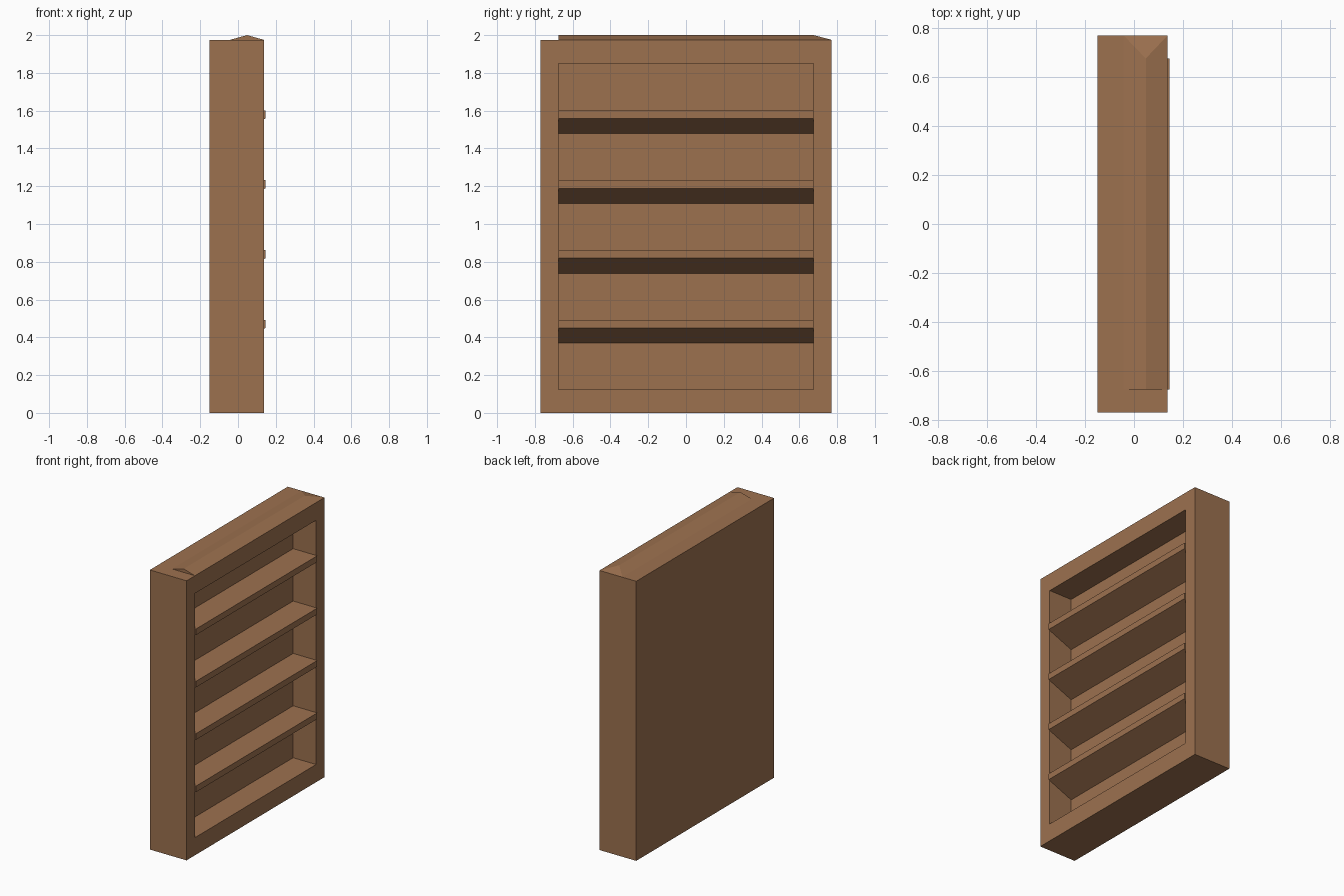
import bpy

if "Cube" in bpy.data.objects:
    bpy.data.objects.remove(bpy.data.objects["Cube"])

wood = bpy.data.materials.new("warm_brown_wood")
wood.diffuse_color = (0.335, 0.165, 0.078, 1)
wood.use_nodes = True
wood.node_tree.nodes["Principled BSDF"].inputs["Base Color"].default_value = wood.diffuse_color

BACK, FRONT = -0.15, 0.137      # carcass depth along x
INNER = -0.042                  # face of the back panel
HALF, TOP = 0.77, 1.975
OPEN = 0.676                    # half width of the opening


def make(name, verts, faces):
    mesh = bpy.data.meshes.new(name)
    mesh.from_pydata(verts, [], faces)
    mesh.materials.append(wood)
    obj = bpy.data.objects.new(name, mesh)
    bpy.context.collection.objects.link(obj)
    return obj


def loft(name, rings):
    """Join equal rings of points and cap both ends."""
    n = len(rings[0])
    verts = [p for r in rings for p in r]
    faces = [[k * n + i, k * n + (i + 1) % n, (k + 1) * n + (i + 1) % n, (k + 1) * n + i]
             for k in range(len(rings) - 1) for i in range(n)]
    faces.append(list(range(n))[::-1])
    faces.append([(len(rings) - 1) * n + i for i in range(n)])
    return make(name, verts, faces)


def rect(x, half, z0, z1):
    return [(x, -half, z0), (x, half, z0), (x, half, z1), (x, -half, z1)]


# Carcass: outer box folded inwards into the recessed opening
loft("bookcase_carcass", [rect(BACK, HALF, 0, TOP), rect(FRONT, HALF, 0, TOP),
                          rect(FRONT, OPEN, 0.125, 1.85), rect(INNER, OPEN, 0.125, 1.85)])

# Shelves: flat top, thin front lip, underside sloping down to the back
profile = [(INNER, -0.123), (0.146, -0.043), (0.146, 0), (INNER, 0)]
for i in range(4):
    top = 0.492 + 0.37 * i
    loft(f"shelf_{i + 1}", [[(x, y, top + z) for x, z in profile][::-1] for y in (-OPEN, OPEN)])

# Low ridge along the top, sloping away at its far end
tri = [(INNER, TOP), (FRONT, TOP), (0.048, 2.0)]
ridge = [(x, y, z) for y in (-OPEN, OPEN) for x, z in tri]
ridge += [(INNER, HALF, TOP), (FRONT, HALF, TOP)]
make("top_ridge", ridge, [(0, 1, 2), (1, 4, 5, 2), (2, 5, 3, 0),
                          (5, 4, 7), (5, 7, 6), (5, 6, 3), (0, 3, 6, 7, 4, 1)])
